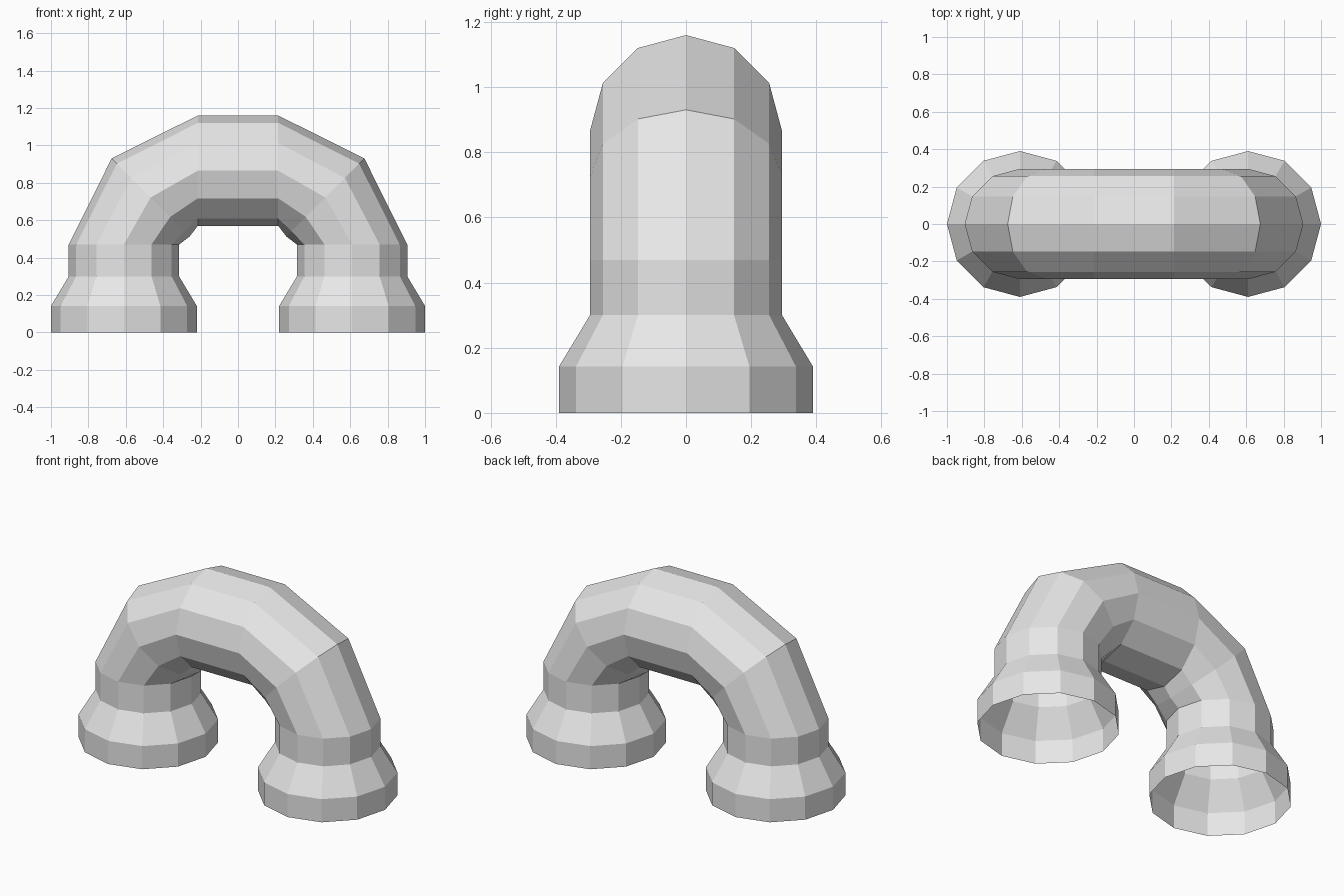
import bpy
import bmesh
from math import sin, cos, pi, radians

cube = bpy.data.objects.get("Cube")
if cube:
    bpy.data.objects.remove(cube, do_unlink=True)

SIDES = 12

# Plain grey surface
grey = bpy.data.materials.new("plain grey")
grey.use_nodes = True
grey.diffuse_color = (0.8, 0.8, 0.8, 1)
grey.node_tree.nodes["Principled BSDF"].inputs["Base Color"].default_value = (0.8, 0.8, 0.8, 1)

# Half of the pipe: centre x, centre z, radius, tilt of the ring in degrees
half = [
    (0.61, 0.0, 0.39, 0),
    (0.61, 0.142, 0.39, 0),     # straight collar
    (0.61, 0.30, 0.295, 0),     # flare up to the pipe
    (0.61, 0.47, 0.295, 0),
    (0.467, 0.722, 0.295, 45),  # elbow
    (0.215, 0.865, 0.295, 90),  # top span
]
stations = half + [(-x, z, r, 180 - tilt) for x, z, r, tilt in reversed(half)]


def add_ring(bm, x, z, radius, tilt):
    """Ring of vertices whose outward axis is tilted in the xz plane."""
    ox, oz = cos(radians(tilt)), sin(radians(tilt))
    ring = []
    for i in range(SIDES):
        a = 2 * pi * i / SIDES
        out = radius * cos(a)
        ring.append(bm.verts.new((x + ox * out, radius * sin(a), z + oz * out)))
    return ring


# Arched pipe, open at both feet
bm = bmesh.new()
rings = [add_ring(bm, *s) for s in stations]
for low, high in zip(rings, rings[1:]):
    for i in range(SIDES):
        j = (i + 1) % SIDES
        bm.faces.new((low[i], low[j], high[j], high[i]))

mesh = bpy.data.meshes.new("arched_pipe")
bm.to_mesh(mesh)
bm.free()
mesh.materials.append(grey)
pipe = bpy.data.objects.new("arched_pipe", mesh)
bpy.context.collection.objects.link(pipe)
